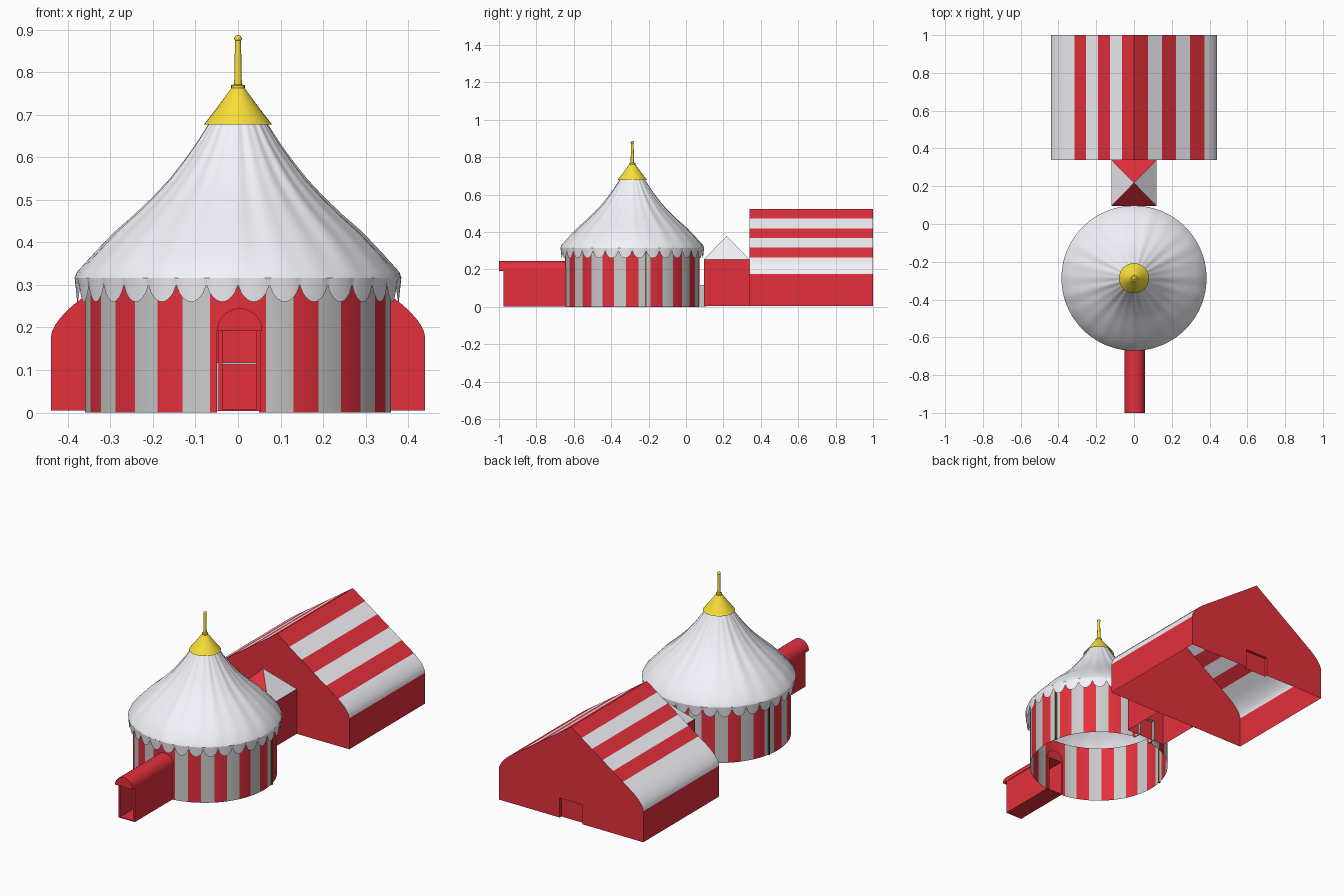
import bpy, bmesh, math
from math import sin, cos, pi, radians

if "Cube" in bpy.data.objects:
    bpy.data.objects.remove(bpy.data.objects["Cube"])

CY = -0.287          # centre of the round tent


def material(name, rgb):
    m = bpy.data.materials.new(name)
    m.diffuse_color = (*rgb, 1)
    m.use_nodes = True
    m.node_tree.nodes["Principled BSDF"].inputs["Base Color"].default_value = m.diffuse_color
    return m


RED = material("red_canvas", (0.78, 0.03, 0.045))
WHITE = material("white_canvas", (0.90, 0.90, 0.96))
GREY = material("grey_canvas", (0.58, 0.58, 0.58))
YELLOW = material("yellow_metal", (0.95, 0.74, 0.04))
WOOD = material("dark_wood", (0.16, 0.11, 0.03))


def build(name, verts, faces, mats, index=None, angle=None):
    me = bpy.data.meshes.new(name)
    me.from_pydata(verts, [], faces)
    for m in mats:
        me.materials.append(m)
    for i, p in enumerate(me.polygons):
        p.material_index = index[i] if index else 0
        p.use_smooth = angle is not None
    bm = bmesh.new()
    bm.from_mesh(me)
    bmesh.ops.remove_doubles(bm, verts=bm.verts, dist=1e-5)
    bmesh.ops.recalc_face_normals(bm, faces=bm.faces)
    bm.to_mesh(me)
    bm.free()
    if angle is not None:
        me.set_sharp_from_angle(angle=radians(angle))
    ob = bpy.data.objects.new(name, me)
    bpy.context.collection.objects.link(ob)
    return ob


def box(name, x0, x1, y0, y1, z0, z1, mat):
    v = [(x, y, z) for x in (x0, x1) for y in (y0, y1) for z in (z0, z1)]
    f = [(0, 1, 3, 2), (4, 6, 7, 5), (0, 4, 5, 1), (2, 3, 7, 6), (0, 2, 6, 4), (1, 5, 7, 3)]
    return build(name, v, f, [mat])


def polar(r, a, z):
    """Point around the tent axis; a = 0 faces the front."""
    return (r * sin(a), CY - r * cos(a), z)


def ring_surface(name, n, rows, point, mat, angle=40):
    """Closed ring grid: point(row, angle) -> position."""
    v = [point(j, 2 * pi * i / n) for j in range(rows) for i in range(n)]
    f = [(j * n + i, j * n + (i + 1) % n, (j + 1) * n + (i + 1) % n, (j + 1) * n + i)
         for j in range(rows - 1) for i in range(n)]
    return build(name, v, f, [mat], angle=angle)


def lathe(name, prof, n, mat):
    return ring_surface(name, n, len(prof), lambda j, a: polar(prof[j][0], a, prof[j][1]), mat)


# round striped wall, with a front and a back doorway
verts, faces, index = [], [], []
N = 136
levels = [0, 0.115, 0.195, 0.315]
for i in range(N):
    a = 2 * pi * i / N
    verts += [polar(0.36, a, z) for z in levels]
for i in range(N):
    m = min(i, N - 1 - i)                    # mirrored left/right
    front, back = m < 3, m >= N // 2 - 3
    for j in range(3):
        if (front and j < 2) or (back and j < 1):
            continue
        p, q = i * 4, ((i + 1) % N) * 4
        faces.append((p + j, q + j, q + j + 1, p + j + 1))
        index.append((m // 4) % 2)
build("round_wall", verts, faces, [RED, GREY], index, 40)

# pleated bell roof
prof = [(0.384, 0.316), (0.378, 0.330), (0.335, 0.377), (0.290, 0.424), (0.243, 0.465), (0.200, 0.506),
        (0.160, 0.549), (0.127, 0.591), (0.099, 0.630), (0.075, 0.668), (0.055, 0.70)]


def roof_point(j, a):
    r, z = prof[j]
    t = j / (len(prof) - 1)
    fold = 0.022 * sin(pi / 2 * t) * (cos(24 * a) * 0.6 + cos(15 * a + 0.6) * 0.5)
    return polar(r * (1 + fold), a, z)


ring_surface("bell_roof", 160, len(prof), roof_point, WHITE, 60)


# scalloped valance below the eaves
def valance_point(j, a):
    if j == 0:
        return polar(0.384, a, 0.316)
    return polar(0.379, a, 0.30 - 0.04 * abs(sin(16 * a)) ** 0.65)


ring_surface("scalloped_valance", 320, 2, valance_point, WHITE)

# gold cap, mast and ball
lathe("roof_cap", [(0.08, 0.677), (0.048, 0.718), (0.016, 0.762)], 32, YELLOW)
lathe("mast", [(0.0, 0.760), (0.016, 0.762), (0.016, 0.769), (0.009, 0.771), (0.007, 0.876), (0.0, 0.876)],
      16, YELLOW)
ball = [(0.009 * sin(pi * i / 8), 0.879 - 0.008 * cos(pi * i / 8)) for i in range(9)]
lathe("mast_ball", ball, 16, YELLOW)

# side poles on the round wall
for s, side in ((-1, "left"), (1, "right")):
    x, y = s * 0.354, -0.215
    box(side + "_pole", x - 0.005, x + 0.005, y - 0.005, y + 0.005, 0, 0.30, WOOD)

# front entrance passage: thin walls, floor and a barrel roof
PX = 0.004
for s, side in ((-1, "left"), (1, "right")):
    xs = sorted((PX + s * 0.040, PX + s * 0.050))
    box(side + "_passage_wall", *xs, -0.975, -0.635, 0.003, 0.192, RED)
box("passage_floor", PX - 0.040, PX + 0.040, -0.975, -0.645, 0.003, 0.008, RED)
arc = [(PX + 0.053 * cos(pi * i / 16), 0.192 + 0.053 * sin(pi * i / 16)) for i in range(17)]
n = len(arc)
verts = [(x, y, z) for y in (-1.0, -0.635) for x, z in arc]
faces = [(i, (i + 1) % n, n + (i + 1) % n, n + i) for i in range(n)]
faces += [tuple(range(n)), tuple(range(n, 2 * n))]
build("passage_roof", verts, faces, [RED], angle=30)

# low tunnel from the round tent to the link room
for s, side in ((-1, "left"), (1, "right")):
    xs = sorted((s * 0.045, s * 0.050))
    box(side + "_tunnel_wall", *xs, 0.06, 0.11, 0.003, 0.115, GREY)
box("tunnel_roof", -0.05, 0.05, 0.06, 0.11, 0.113, 0.117, GREY)

# square link room with a four-sided roof, open below
X, Y0, Y1 = 0.12, 0.095, 0.34
base = [(-X, Y0), (X, Y0), (X, Y1), (-X, Y1)]
verts = [(x, y, z) for z in (0.005, 0.252) for x, y in base]
faces = [(i, (i + 1) % 4, 4 + (i + 1) % 4, 4 + i) for i in range(4)]
build("link_room_walls", verts, faces, [RED])
verts = [(x, y, 0.252) for x, y in base] + [(0, (Y0 + Y1) / 2, 0.38)]
build("link_room_roof", verts, [(i, (i + 1) % 4, 4) for i in range(4)], [RED, WHITE], [0, 1, 0, 1])

# long hall: straight striped slopes running into rounded eaves
SLOPE = 0.695
eave = [(0.372, 0.2645), (0.388, 0.252), (0.404, 0.237), (0.418, 0.222), (0.430, 0.205),
        (0.437, 0.190), (0.44, 0.175)]


def slope(step):
    return [(step * i, 0.523 - SLOPE * step * i) for i in range(5)]


half = {-1: slope(0.0635) + [(0.315, 0.523 - SLOPE * 0.315)] + eave, 1: slope(0.0744) + eave}
HY0, HY1 = 0.34, 1.0
verts, faces, index = [], [], []
for s in (-1, 1):
    b = len(verts)
    for x, z in half[s]:
        verts += [(s * x, HY0, z), (s * x, HY1, z)]
    for i in range(len(half[s]) - 1):
        faces.append((b + 2 * i, b + 2 * i + 1, b + 2 * i + 3, b + 2 * i + 2))
        index.append(1 if i > 4 else i % 2)
build("hall_roof", verts, faces, [RED, WHITE], index, 25)

# gables and side walls; the back gable has a recessed doorway
outline = [(0.0, 0.523)] + eave + [(0.44, 0.005)]
outline = [(-x, z) for x, z in reversed(outline)] + outline[1:]
door = [(0.07, 0.005), (0.07, 0.112), (-0.07, 0.112), (-0.07, 0.005)]
for name, y, pts in (("hall_front_gable", HY0, outline), ("hall_back_gable", HY1, outline + door)):
    build(name, [(x, y, z) for x, z in pts], [tuple(range(len(pts)))], [RED])
for s, side in ((-1, "left"), (1, "right")):
    x = s * 0.44
    build(side + "_hall_wall", [(x, HY0, 0.005), (x, HY1, 0.005), (x, HY1, 0.175), (x, HY0, 0.175)],
          [(0, 1, 2, 3)], [RED])
verts = [(x, y, z) for y in (HY1 - 0.015, HY1) for x, z in door]
build("hall_back_door", verts, [(0, 1, 2, 3), (0, 1, 5, 4), (1, 2, 6, 5), (2, 3, 7, 6)], [RED])
